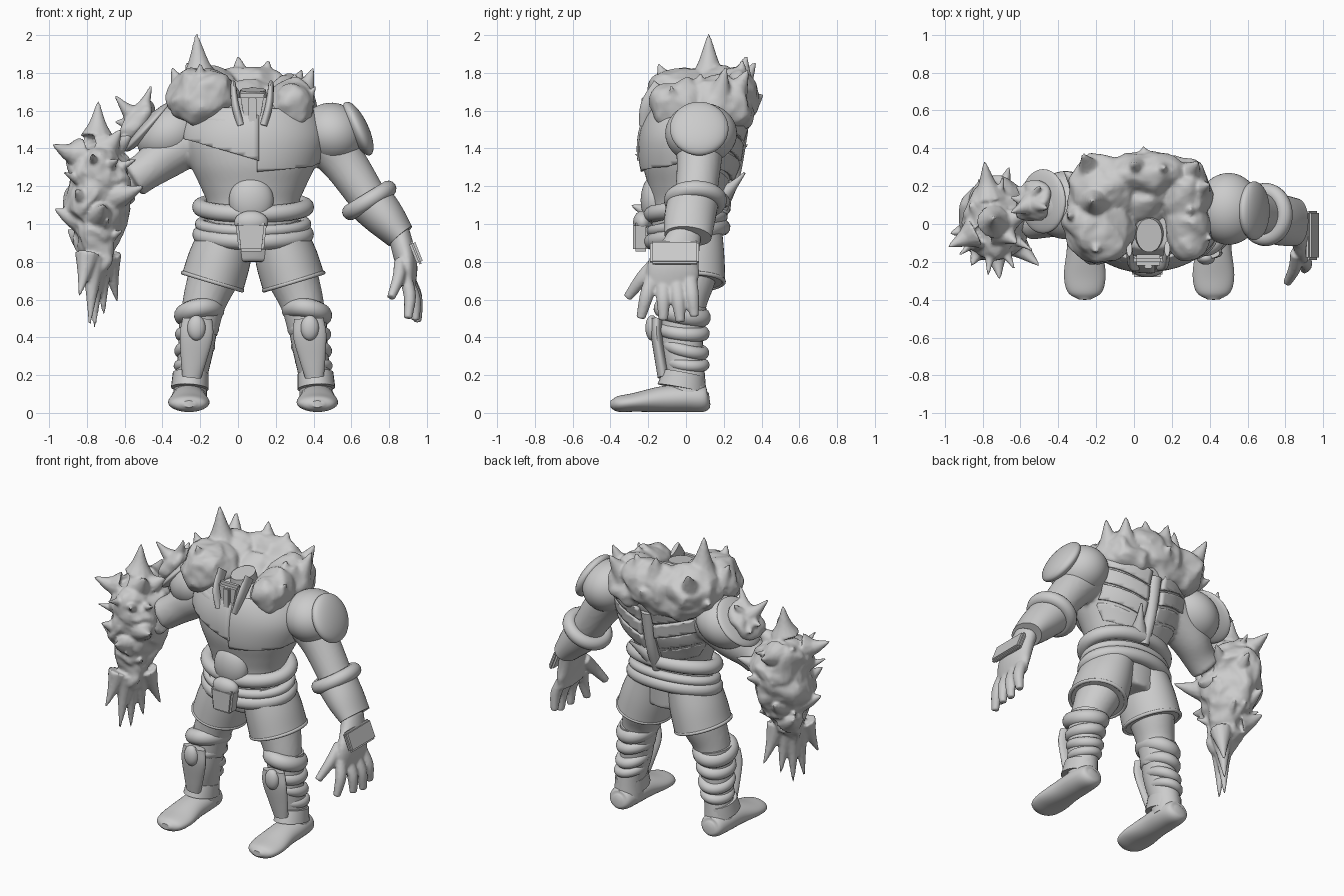
import bpy, bmesh, math, random
from mathutils import Vector, Matrix, noise

if "Cube" in bpy.data.objects:
    bpy.data.objects.remove(bpy.data.objects["Cube"])
random.seed(4)
MID = .08  # the body's own centre line

grey = bpy.data.materials.new("clay_grey")
grey.use_nodes = True
grey.diffuse_color = (.6, .6, .6, 1)
grey.node_tree.nodes["Principled BSDF"].inputs["Base Color"].default_value = grey.diffuse_color


def finish(bm, name, voxel=0, thickness=0, angle=40, soften=2):
    """Turn a bmesh into a named object, optionally fused by voxels or thickened."""
    bmesh.ops.recalc_face_normals(bm, faces=bm.faces)
    mesh = bpy.data.meshes.new(name)
    bm.to_mesh(mesh)
    bm.free()
    mesh.materials.append(grey)
    obj = bpy.data.objects.new(name, mesh)
    bpy.context.collection.objects.link(obj)
    bpy.ops.object.select_all(action='DESELECT')
    obj.select_set(True)
    bpy.context.view_layer.objects.active = obj
    bpy.ops.object.shade_smooth_by_angle(angle=math.radians(angle))
    if voxel:
        remesh = obj.modifiers.new("fuse", 'REMESH')
        remesh.mode, remesh.voxel_size, remesh.use_smooth_shade = 'VOXEL', voxel, True
        smooth = obj.modifiers.new("soften", 'SMOOTH')
        smooth.factor, smooth.iterations = .5, soften
    if thickness:
        solid = obj.modifiers.new("thickness", 'SOLIDIFY')
        solid.thickness, solid.offset = thickness, 1


def roughen(verts, amount, scale=8):
    for v in verts:
        v.co += noise.noise_vector(v.co * scale) * amount + noise.noise_vector(v.co * scale * 3) * amount * .25


def loft(bm, rows, sides=24, steps=5, upright=False, rough=0):
    """Sweep ellipses through rows of (x, y, z, half width, half depth)."""
    rows = [Vector(r) for r in rows]
    pts = [rows[0] * 2 - rows[1]] + rows + [rows[-1] * 2 - rows[-2]]
    path = []
    for a, b, c, d in zip(pts, pts[1:], pts[2:], pts[3:]):
        for t in (i / steps for i in range(steps)):
            path.append(b + (c - a) * t / 2 + (a - b * 2.5 + c * 2 - d / 2) * t * t
                        + (b * 1.5 - a / 2 - c * 1.5 + d / 2) * t ** 3)
    path.append(rows[-1])
    rings = []
    for i, p in enumerate(path):
        tangent = (path[min(i + 1, len(path) - 1)] - path[max(i - 1, 0)]).to_3d().normalized()
        if upright:
            tangent = Vector((0, 0, 1))
        u = Vector((1, 0, 0)) if abs(tangent.x) < .85 else Vector((0, 0, 1))
        u = (u - tangent * u.dot(tangent)).normalized()
        v = tangent.cross(u)
        turn = [math.tau * k / sides for k in range(sides)]
        rings.append([bm.verts.new(p.to_3d() + u * math.cos(k) * max(p[3], .002)
                                   + v * math.sin(k) * max(p[4], .002)) for k in turn])
    for r, s in zip(rings, rings[1:]):
        for k in range(sides):
            bm.faces.new((r[k], r[k - 1], s[k - 1], s[k]))
    bm.faces.new(rings[0])
    bm.faces.new(rings[-1])
    if rough:
        roughen([v for r in rings for v in r], rough)


def spike(bm, base, tip, r):
    base, tip = Vector(base), Vector(tip)
    bend = base.lerp(tip, .45) + Vector((0, 0, -r * .12))
    loft(bm, [(*base, r, r), (*bend, r * .5, r * .5), (*tip, .006, .006)], 12, 4)


def blob(bm, centre, radii, rough=0, tilt=0):
    place = Matrix.Translation(centre) @ Matrix.Rotation(tilt, 4, 'Y') @ Matrix.Diagonal((*radii, 1))
    verts = bmesh.ops.create_icosphere(bm, subdivisions=4, radius=1, matrix=place)["verts"]
    if rough:
        roughen(verts, rough)


def ring(bm, centre, wide, deep, thick, axis=(0, 0, 1), n=48, m=14):
    turn = Vector((0, 0, 1)).rotation_difference(Vector(axis)).to_matrix()
    grid = []
    for i in range(n):
        a = math.tau * i / n
        grid.append([bm.verts.new(Vector(centre) + turn @ Vector((
            math.cos(a) * (wide + thick * math.cos(b)), math.sin(a) * (deep + thick * math.cos(b)),
            thick * math.sin(b)))) for b in (math.tau * j / m for j in range(m))])
    for i in range(n):
        for j in range(m):
            bm.faces.new((grid[i - 1][j - 1], grid[i][j - 1], grid[i][j], grid[i - 1][j]))


def block(bm, centre, size, tilt=0, taper=1, bevel=.012):
    place = Matrix.Translation(centre) @ Matrix.Rotation(tilt, 4, 'Y') @ Matrix.Diagonal((*size, 1))
    verts = bmesh.ops.create_cube(bm, size=1, matrix=place)["verts"]
    for v in verts:
        if v.co.z < centre[2]:
            v.co.x = centre[0] + (v.co.x - centre[0]) * taper
    edges = list({e for v in verts for e in v.link_edges})
    bmesh.ops.bevel(bm, geom=edges, offset=bevel, segments=2, affect='EDGES')


def part(name, builder, *args, **options):
    bm = bmesh.new()
    builder(bm, *args, **options)
    finish(bm, name)


# Torso, arms and thighs fused into one body
TORSO = [(MID, .02, .8, .2, .15), (MID, 0, .98, .24, .18), (MID, 0, 1.1, .24, .18), (MID, .01, 1.2, .28, .21),
         (MID, .02, 1.32, .335, .25), (MID, .03, 1.45, .365, .262), (MID, .06, 1.56, .335, .26), (MID, .07, 1.66, .25, .2)]
body = bmesh.new()
loft(body, TORSO, 48, upright=True)
loft(body, [(.4, .07, 1.5, .14, .15), (.55, .07, 1.34, .12, .12), (.7, .05, 1.12, .1, .11)])
loft(body, [(-.2, .08, 1.48, .14, .14), (-.38, .06, 1.36, .12, .13), (-.52, .02, 1.26, .1, .1), (-.72, 0, 1.14, .12, .11)])
for s in (1, -1):
    loft(body, [(MID + s * .15, .02, .88, .15, .17), (MID + s * .21, .01, .72, .135, .15),
                (MID + s * .26, -.01, .58, .115, .12), (MID + s * .29, -.02, .42, .1, .11)])
finish(body, "body", .014)
part("neck", loft, [(MID, -.04, 1.5, .09, .12), (MID, -.05, 1.63, .08, .1), (MID, -.06, 1.71, .068, .09)])


# Armour plates cut out of the torso surface by planes of (point, outward direction)
def torso_plate(name, thickness, *planes):
    bm = bmesh.new()
    loft(bm, TORSO, 64, 6, True)
    bmesh.ops.delete(bm, geom=[f for f in bm.faces if len(f.verts) > 4], context='FACES')
    for point, outward in planes:
        bmesh.ops.bisect_plane(bm, geom=bm.verts[:] + bm.edges[:] + bm.faces[:], plane_co=point,
                               plane_no=outward, clear_outer=True)
    finish(bm, name, 0, thickness)


front, top = ((0, .04, 0), (0, 1, 0)), ((0, 0, 1.6), (0, 0, 1))
torso_plate("left_chest_plate", .018, front, top, ((.1, 0, 0), (-1, 0, 0)), ((.1, 0, 1.28), (.1, 0, -1)),
            ((.3, 0, 1.27), (.5, 0, -1)))
torso_plate("right_chest_plate", .026, front, top, ((.11, 0, 0), (1, 0, 0)), ((0, 0, 1.37), (-.3, 0, -1)))
for s, side in ((1, "left"), (-1, "right")):
    for i in range(4):
        low, slope = 1.12 + i * .1, s * .3
        torso_plate(f"{side}_back_rib_{i + 1}", .022, ((0, .1, 0), (0, -1, 0)), ((MID + s * .045, 0, 0), (-s, 0, 0)),
                    ((MID + s * .3, 0, 0), (s, 0, 0)), ((MID, 0, low), (slope, 0, -1)),
                    ((MID, 0, low + .085), (-slope, 0, 1)))
part("spine", loft, [(MID, .19, 1.08, .03, .03), (MID, .25, 1.25, .035, .035), (MID, .3, 1.5, .04, .03)])
part("back_thorn", spike, (.13, .2, 1.16), (.2, .31, 1.27), .05)

# Waist: belly boss, belt rolls and buckle
part("belly_plate", blob, (MID - .01, -.17, 1.125), (.118, .07, .13))
for i, z in enumerate((1.09, 1.0, .945)):
    part(f"belt_roll_{i + 1}", ring, (MID, .005, z), .278, .19, (.045, .03, .044)[i], (0, -.2, 1))
part("buckle_cap", blob, (MID - .01, -.23, 1.01), (.09, .05, .06))
part("buckle", block, (MID - .01, -.24, .93), (.165, .08, .15), 0, .8)

# Legs: shorts, wrapped shins, guards and boots
for s, side in ((1, "left"), (-1, "right")):
    def at(*row):
        return (MID + s * row[0], *row[1:])
    part(side + "_short", loft, [at(.122, .01, .98, .135, .18), at(.172, .01, .83, .163, .193),
                                 at(.215, .01, .69, .168, .198)], 40)
    part(side + "_short_hem", ring, at(.215, .01, .695), .164, .19, .011, (-s * .3, 0, 1))
    part(side + "_shin", loft, [at(.28, -.01, .56, .11, .12), at(.3, -.02, .36, .095, .11),
                                at(.325, 0, .2, .085, .1), at(.335, .01, .08, .09, .1)])
    for i, z in enumerate((.53, .43, .34, .262)):
        part(f"{side}_shin_wrap_{i + 1}", ring, at(.285 + i * .012, -.02 + i * .01, z), .085 - i * .005,
             .105 - i * .007, (.05, .038, .035, .031)[i], (s * .18, .25 - .15 * (i % 2), 1))
    part(side + "_knee_cap", blob, at(.3, -.18, .45), (.048, .035, .067))
    part(side + "_shin_guard", loft, [at(.295, -.155, .5, .078, .03), at(.3, -.155, .41, .088, .03),
                                      at(.315, -.135, .28, .068, .03), at(.325, -.12, .19, .05, .03)])
    part(side + "_ankle_band", loft, [at(.33, -.01, .21, .095, .112), at(.335, -.025, .13, .1, .128)])
    part(side + "_boot", loft, [at(.34, .125, .075, .03, .03), at(.34, .1, .073, .075, .066), at(.34, 0, .078, .092, .073),
                                at(.34, -.13, .072, .095, .068), at(.34, -.27, .056, .11, .05),
                                at(.34, -.36, .047, .09, .041), at(.34, -.4, .047, .03, .018)], 32)

# Left arm: round pad, cuff, gauntlet and open hand
part("left_shoulder_pad", blob, (.5, .08, 1.48), (.17, .19, .16), tilt=.5)
part("left_shoulder_disc", blob, (.635, .07, 1.505), (.055, .155, .155), tilt=-.44)
part("left_cuff", ring, (.695, .05, 1.125), .117, .123, .044, (.52, 0, -.85))
part("left_gauntlet", loft, [(.69, .04, 1.13, .125, .135), (.78, .02, 1.03, .108, .135), (.86, .01, .935, .08, .125)], 32)
hand = bmesh.new()
loft(hand, [(.85, 0, .96, .058, .085), (.873, -.03, .87, .06, .105), (.895, -.065, .77, .055, .14), (.9, -.075, .67, .04, .13)])
for root, tip in (((.91, .02, .7), (.945, .045, .51)), ((.91, -.05, .69), (.95, -.03, .48)),
                  ((.9, -.12, .69), (.94, -.12, .49)), ((.89, -.18, .71), (.9, -.24, .5)),
                  ((.86, -.15, .8), (.81, -.31, .61))):
    middle = Vector(root).lerp(Vector(tip), .5) + Vector((.015, 0, .01))
    loft(hand, [(*root, .034, .04), (*middle, .033, .037), (*tip, .022, .024)], 14)
finish(hand, "left_hand", .009)
part("left_hand_plate", block, (.942, -.06, .848), (.035, .26, .13), -.38)

# Right shoulder: flared pad, tilted rim and a thorny disc
part("right_shoulder_pad", blob, (-.36, .1, 1.475), (.185, .18, .15), tilt=-.5)
part("right_shoulder_rim", blob, (-.48, .12, 1.512), (.035, .17, .172), tilt=.74)
thorns = bmesh.new()
blob(thorns, (-.53, .11, 1.54), (.055, .11, .125), .03, .74)
for tip in ((-.65, .06, 1.68), (-.46, .08, 1.73), (-.63, .02, 1.43), (-.65, .14, 1.54), (-.5, .2, 1.66), (-.62, .2, 1.5)):
    spike(thorns, Vector((-.53, .11, 1.55)).lerp(Vector(tip), .2), tip, .06)
finish(thorns, "right_shoulder_thorns", .009, soften=1)

# Right forearm: a crystalline club whose claws fan out along a diagonal
club = bmesh.new()
loft(club, [(-.75, .03, 1.44, .06, .08), (-.745, .03, 1.35, .15, .19), (-.735, .02, 1.22, .18, .225), (-.745, .01, 1.08, .16, .19),
            (-.745, -.02, .95, .115, .14), (-.74, -.04, .82, .085, .1), (-.735, -.05, .72, .05, .06)], 48, 8, rough=.045)
for tip in ((-.74, .03, 1.65), (-.98, -.12, 1.42), (-.87, .1, 1.43), (-.79, .33, 1.42), (-.56, .05, 1.48),
            (-.5, .18, 1.3), (-.5, -.22, 1.2), (-.71, -.29, 1.1), (-.97, -.05, 1.08), (-.9, .14, .97),
            (-.62, -.1, 1.5), (-.86, -.22, 1.18), (-.66, .3, 1.25), (-.82, .24, 1.08), (-.66, -.2, 1.34)):
    tip = Vector(tip)
    root = Vector((-.75, 0, min(tip.z - .08, 1.34)))
    spike(club, root.lerp(tip, .4), tip, .09)
for i in range(14):
    a, z = random.uniform(0, math.tau), random.uniform(.86, 1.36)
    out, reach = Vector((math.cos(a), math.sin(a) * 1.1, .35)), .1 + (z - .82) * .15
    root = Vector((-.745, -.01, z))
    spike(club, root + out * reach * .65, root + out * (reach + .07), .045)
for x, y, z in ((-.64, .09, .59), (-.71, .01, .52), (-.76, -.05, .45), (-.785, -.13, .47), (-.84, -.2, .62)):
    root = Vector((-.74, -.04, .88)).lerp(Vector((x, y, z)), .15) + Vector(((x + .74) * .4, y * .3, 0))
    spike(club, root, (x, y, z), .07)
finish(club, "right_claw_club", .01, soften=1)

# Rocky collar around the neck, with horns and a hollow at the front
collar = bmesh.new()
for centre, radii in (((-.18, -.03, 1.675), (.185, .18, .16)), ((.29, -.02, 1.635), (.125, .17, .13)),
                      ((-.16, .18, 1.67), (.2, .18, .15)), ((.27, .16, 1.64), (.15, .18, .14)),
                      ((.06, .26, 1.66), (.25, .12, .17)), ((-.1, .25, 1.6), (.2, .11, .12)),
                      ((.2, .25, 1.6), (.17, .11, .12)), ((.07, .13, 1.63), (.18, .13, .13))):
    blob(collar, centre, radii, .038)
for base, tip, r in (((-.2, .12, 1.75), (-.22, .12, 2.01), .115), ((.02, .28, 1.75), (0, .32, 1.89), .1),
                     ((.33, .17, 1.67), (.4, .21, 1.83), .095), ((-.22, .26, 1.7), (-.27, .37, 1.86), .1),
                     ((.14, .28, 1.75), (.16, .3, 1.87), .085), ((.28, .25, 1.69), (.34, .33, 1.82), .095),
                     ((-.2, -.1, 1.76), (-.2, -.15, 1.85), .07), ((-.3, .05, 1.72), (-.35, .04, 1.83), .075),
                     ((.06, .32, 1.63), (.05, .41, 1.69), .08), ((-.28, .2, 1.63), (-.37, .28, 1.66), .08),
                     ((.3, .05, 1.7), (.3, .08, 1.8), .075), ((.35, -.05, 1.65), (.41, -.08, 1.73), .06)):
    spike(collar, base, tip, r)
finish(collar, "rocky_collar", .012, soften=1)
part("collar_roll", ring, (.05, .06, 1.585), .28, .24, .055, (0, -.22, 1))
part("throat_guard", block, (.075, -.19, 1.6), (.17, .06, .18), 0, .65, bevel=.02)
part("throat_ridge", block, (.075, -.225, 1.6), (.045, .02, .14), bevel=.006)
for s, side in ((1, "left"), (-1, "right")):
    part(side + "_throat_flange", loft, [(.075 + s * .06, -.22, 1.52, .02, .03), (.075 + s * .09, -.2, 1.63, .02, .04),
                                         (.075 + s * .1, -.13, 1.73, .015, .05)])
